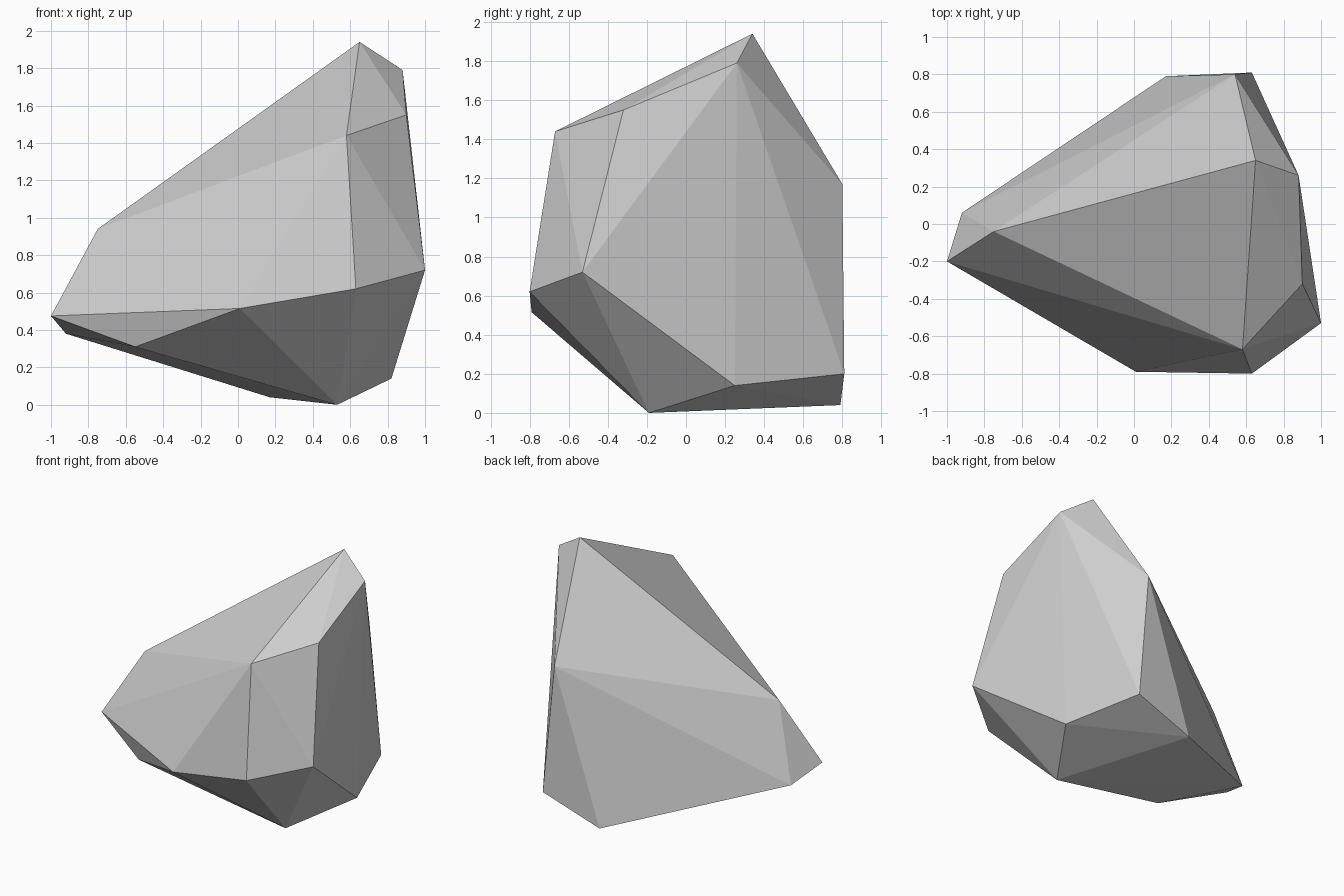
import bpy
import bmesh

# Remove the default cube
default_cube = bpy.data.objects.get("Cube")
if default_cube:
    bpy.data.objects.remove(default_cube, do_unlink=True)


def make_material(name, colour):
    material = bpy.data.materials.new(name)
    material.use_nodes = True
    material.diffuse_color = colour
    shader = next(n for n in material.node_tree.nodes if n.type == "BSDF_PRINCIPLED")
    shader.inputs["Base Color"].default_value = colour
    shader.inputs["Roughness"].default_value = 1
    return material


def make_hull(name, corners, material):
    """Wrap a set of corner points in flat convex facets."""
    bm = bmesh.new()
    for corner in corners:
        bm.verts.new(corner)
    hull = bmesh.ops.convex_hull(bm, input=bm.verts[:], use_existing_faces=False)
    spare = {g for g in hull["geom_interior"] if isinstance(g, bmesh.types.BMVert)}
    bmesh.ops.delete(bm, geom=list(spare), context="VERTS")
    bmesh.ops.recalc_face_normals(bm, faces=bm.faces[:])
    for face in bm.faces:
        face.smooth = False
    mesh = bpy.data.meshes.new(name)
    bm.to_mesh(mesh)
    bm.free()
    mesh.materials.append(material)
    rock = bpy.data.objects.new(name, mesh)
    bpy.context.collection.objects.link(rock)
    return rock


# Peak and upper shoulders
crown = [(.65, .34, 1.94), (.88, .26, 1.79), (.9, -.32, 1.55),
         (.58, -.67, 1.44), (.54, .8, 1.17)]

# Pointed end of the boulder
tip = [(-.75, -.04, .94), (-1, -.2, .475), (-.92, .06, .38), (-.55, -.4, .31)]

# Widest ring around the lower body
waist = [(.01, -.79, .515), (.63, -.8, .62), (1, -.53, .72), (.63, .81, .2)]

# Underside corners resting on the ground
base = [(.82, .25, .14), (.53, -.19, 0), (.17, .79, .04)]

stone = make_material("stone grey", (.62, .62, .62, 1))
make_hull("rock", crown + tip + waist + base, stone)
